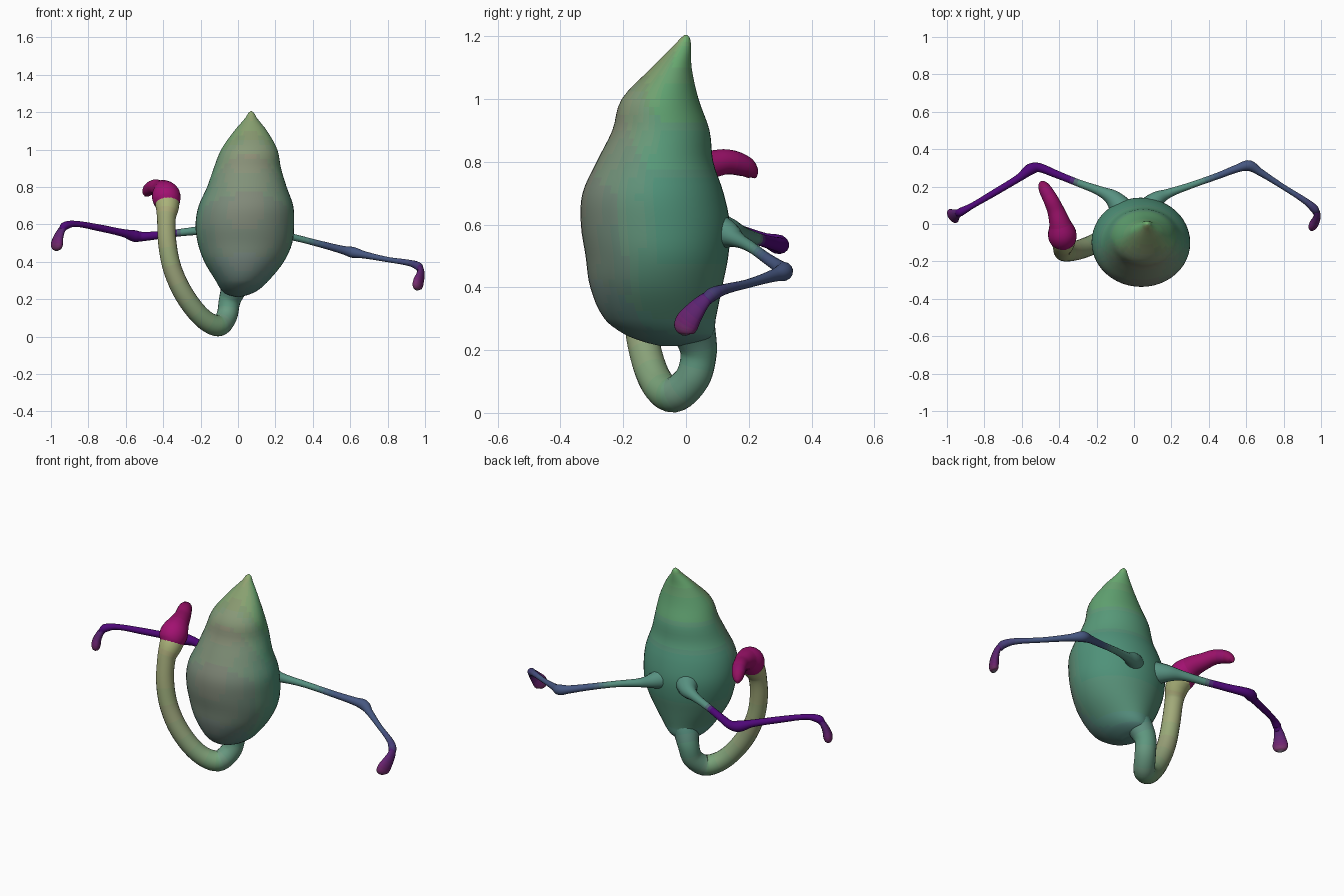
import bpy, math
from mathutils import Vector

mats = {}


def material(rgb):
    """Shared material for a colour given as 0-255 sRGB, rounded to coarse steps."""
    key = tuple(int(round(c / 8) * 8) for c in rgb)
    if key not in mats:
        m = bpy.data.materials.new("skin_%d_%d_%d" % key)
        m.diffuse_color = [(c / 255) ** 2.2 for c in key] + [1]
        mats[key] = m
    return mats[key]


def mix(a, b, t):
    t = max(0, min(1, t))
    return tuple(x + (y - x) * t for x, y in zip(a, b))


def gradient(stops):
    """Colour along the part from (t, colour) stops."""
    def pick(t, normal):
        for (t0, c0), (t1, c1) in zip(stops, stops[1:]):
            if t <= t1:
                return mix(c0, c1, (t - t0) / (t1 - t0))
        return stops[-1][1]
    return pick


def spline(rows, dims, steps):
    """Smooth curve through rows; spacing measured on the first dims values."""
    d = [max(1e-4, math.dist(a[:dims], b[:dims])) for a, b in zip(rows, rows[1:])]
    n = len(rows)
    tang = []
    for i in range(n):
        a, b = max(i - 1, 0), min(i + 1, n - 1)
        span = sum(d[a:b])
        tang.append([(q - p) / span for p, q in zip(rows[a], rows[b])])
    out = []
    for i in range(n - 1):
        for k in range(steps):
            t = k / steps
            h = (2*t**3 - 3*t*t + 1, (t**3 - 2*t*t + t) * d[i],
                 3*t*t - 2*t**3, (t**3 - t*t) * d[i])
            out.append([h[0]*p + h[1]*m + h[2]*q + h[3]*w for p, m, q, w
                        in zip(rows[i], tang[i], rows[i+1], tang[i+1])])
    return out + [list(rows[-1])]


def skin(name, rings, color):
    """Join rings of points into a closed, smooth, coloured mesh."""
    n = len(rings[0])
    verts = [v for r in rings for v in r]
    faces = [(i*n + j, i*n + (j+1) % n, (i+1)*n + (j+1) % n, (i+1)*n + j)
             for i in range(len(rings) - 1) for j in range(n)]
    last = (len(rings) - 1) * n
    faces += [tuple(reversed(range(n))), tuple(range(last, last + n))]
    me = bpy.data.meshes.new(name)
    me.from_pydata(verts, [], faces)
    me.update()
    slots = {}
    for k, f in enumerate(me.polygons):
        t = min(k // n, len(rings) - 2) / (len(rings) - 2)
        if k == len(faces) - 2:
            t = 0
        m = material(color(t, f.normal))
        if m not in slots:
            slots[m] = len(slots)
            me.materials.append(m)
        f.material_index = slots[m]
        f.use_smooth = True
    ob = bpy.data.objects.new(name, me)
    bpy.context.collection.objects.link(ob)
    return ob


def tube(name, pts, color, sides=20, steps=6, flat=None, thin=1.0):
    """Tube through (x, y, z, radius) points, optionally flattened along a direction."""
    path = spline(pts, 3, steps)
    ctr = [Vector(p[:3]) for p in path]
    rings, side = [], Vector((0.3, 0.2, 0.9))
    for i, c in enumerate(ctr):
        t = (ctr[min(i+1, len(ctr)-1)] - ctr[max(i-1, 0)]).normalized()
        side = (side - t * side.dot(t)).normalized()
        up = t.cross(side)
        ring = []
        for j in range(sides):
            a = 2 * math.pi * j / sides
            off = (side * math.cos(a) + up * math.sin(a)) * max(path[i][3], 0.002)
            if flat:
                f = Vector(flat).normalized()
                off -= f * off.dot(f) * (1 - thin)
            ring.append(c + off)
        rings.append(ring)
    return skin(name, rings, color)


# Body: pear-shaped loft of ellipses (z, x range, y range)
body_rows = [
    (0.213, -0.015, 0.015, -0.08, -0.02), (0.225, -0.06, 0.06, -0.13, 0.05),
    (0.25, -0.09, 0.11, -0.195, 0.085), (0.30, -0.12, 0.165, -0.26, 0.095),
    (0.40, -0.18, 0.245, -0.305, 0.115), (0.50, -0.215, 0.29, -0.32, 0.135),
    (0.60, -0.227, 0.30, -0.335, 0.14), (0.70, -0.21, 0.295, -0.33, 0.12),
    (0.80, -0.165, 0.26, -0.285, 0.087), (0.90, -0.13, 0.23, -0.235, 0.075),
    (1.00, -0.09, 0.21, -0.205, 0.04), (1.10, -0.02, 0.155, -0.11, 0.018),
    (1.17, 0.04, 0.10, -0.04, 0.016), (1.195, 0.055, 0.086, -0.016, 0.012),
    (1.205, 0.067, 0.074, -0.004, 0.004)]


def body_color(t, normal):
    back = gradient([(0, (88, 138, 128)), (0.5, (82, 145, 118)), (1, (118, 178, 112))])(t, normal)
    front = gradient([(0, (110, 138, 134)), (0.5, (128, 136, 118)), (1, (165, 165, 115))])(t, normal)
    return mix(back, front, -normal.y)


rings = []
for z, x0, x1, y0, y1 in spline(body_rows, 1, 4):
    rings.append([Vector(((x0 + x1) / 2 + (x1 - x0) / 2 * math.cos(2 * math.pi * j / 48),
                          (y0 + y1) / 2 + (y1 - y0) / 2 * math.sin(2 * math.pi * j / 48), z))
                  for j in range(48)])
skin("body", rings, body_color)

TEAL, OLIVE = (86, 142, 124), (172, 176, 120)
MAGENTA, PURPLE, SLATE = (165, 20, 115), (80, 18, 118), (72, 88, 128)

# Neck: hooks under the body and rises beside it
tube("neck", [
    (0.02, 0.0, 0.33, 0.085), (-0.02, 0.025, 0.26, 0.07), (-0.045, 0.04, 0.19, 0.058),
    (-0.06, 0.02, 0.11, 0.056), (-0.105, -0.04, 0.058, 0.057), (-0.19, -0.095, 0.10, 0.053),
    (-0.285, -0.135, 0.22, 0.052), (-0.35, -0.15, 0.36, 0.05), (-0.378, -0.148, 0.50, 0.049),
    (-0.383, -0.128, 0.63, 0.05), (-0.378, -0.10, 0.69, 0.062), (-0.38, -0.06, 0.735, 0.068)],
    gradient([(0, TEAL), (0.3, (105, 155, 125)), (0.6, (150, 162, 120)), (1, OLIVE)]))

# Head: swollen cap with a drooping bill
tube("head", [
    (-0.379, -0.105, 0.70, 0.05), (-0.38, -0.085, 0.72, 0.07), (-0.385, -0.05, 0.755, 0.076),
    (-0.397, 0.005, 0.78, 0.058), (-0.418, 0.07, 0.79, 0.046), (-0.445, 0.13, 0.80, 0.040),
    (-0.475, 0.185, 0.787, 0.034), (-0.49, 0.212, 0.765, 0.022), (-0.495, 0.222, 0.75, 0.004)],
    gradient([(0, MAGENTA), (1, (140, 28, 95))]))

# Limbs: flared roots, knobbly joints
tube("right_limb", [
    (0.06, 0.06, 0.585, 0.075), (0.12, 0.13, 0.57, 0.045), (0.18, 0.162, 0.553, 0.026),
    (0.30, 0.205, 0.53, 0.018), (0.45, 0.258, 0.492, 0.018), (0.56, 0.30, 0.463, 0.022),
    (0.615, 0.312, 0.45, 0.029), (0.67, 0.28, 0.438, 0.02), (0.80, 0.197, 0.412, 0.014),
    (0.92, 0.12, 0.393, 0.017), (0.965, 0.08, 0.375, 0.022), (0.975, 0.06, 0.355, 0.018)],
    gradient([(0, TEAL), (0.3, TEAL), (0.36, SLATE), (0.75, SLATE), (1, (72, 48, 110))]), sides=14)
tube("left_limb", [
    (-0.05, 0.06, 0.585, 0.075), (-0.11, 0.135, 0.575, 0.047), (-0.18, 0.175, 0.57, 0.027),
    (-0.30, 0.22, 0.557, 0.02), (-0.42, 0.268, 0.543, 0.021), (-0.51, 0.302, 0.535, 0.025),
    (-0.555, 0.292, 0.538, 0.031), (-0.61, 0.25, 0.553, 0.021), (-0.75, 0.165, 0.583, 0.018),
    (-0.87, 0.095, 0.603, 0.016), (-0.925, 0.065, 0.592, 0.022), (-0.942, 0.056, 0.57, 0.018)],
    gradient([(0, TEAL), (0.27, TEAL), (0.3, PURPLE), (1, PURPLE)]), sides=14)

# Feet: flattened paddles hanging from the limb ends
foot_color = gradient([(0, (75, 35, 115)), (0.5, (105, 38, 112)), (0.85, (130, 60, 110)), (1, (110, 110, 120))])
tube("right_foot", [
    (0.962, 0.085, 0.38, 0.016), (0.978, 0.055, 0.355, 0.024), (0.974, 0.025, 0.32, 0.034),
    (0.963, 0.002, 0.285, 0.041), (0.957, -0.004, 0.26, 0.033), (0.955, -0.005, 0.247, 0.008)],
    foot_color, sides=14, flat=(0.89, -0.45, 0), thin=0.6)
tube("left_foot", [
    (-0.925, 0.065, 0.592, 0.016), (-0.945, 0.056, 0.565, 0.025), (-0.96, 0.048, 0.53, 0.034),
    (-0.968, 0.043, 0.495, 0.042), (-0.97, 0.042, 0.47, 0.033), (-0.97, 0.042, 0.457, 0.008)],
    foot_color, sides=14, flat=(0.82, 0.57, 0), thin=0.6)
